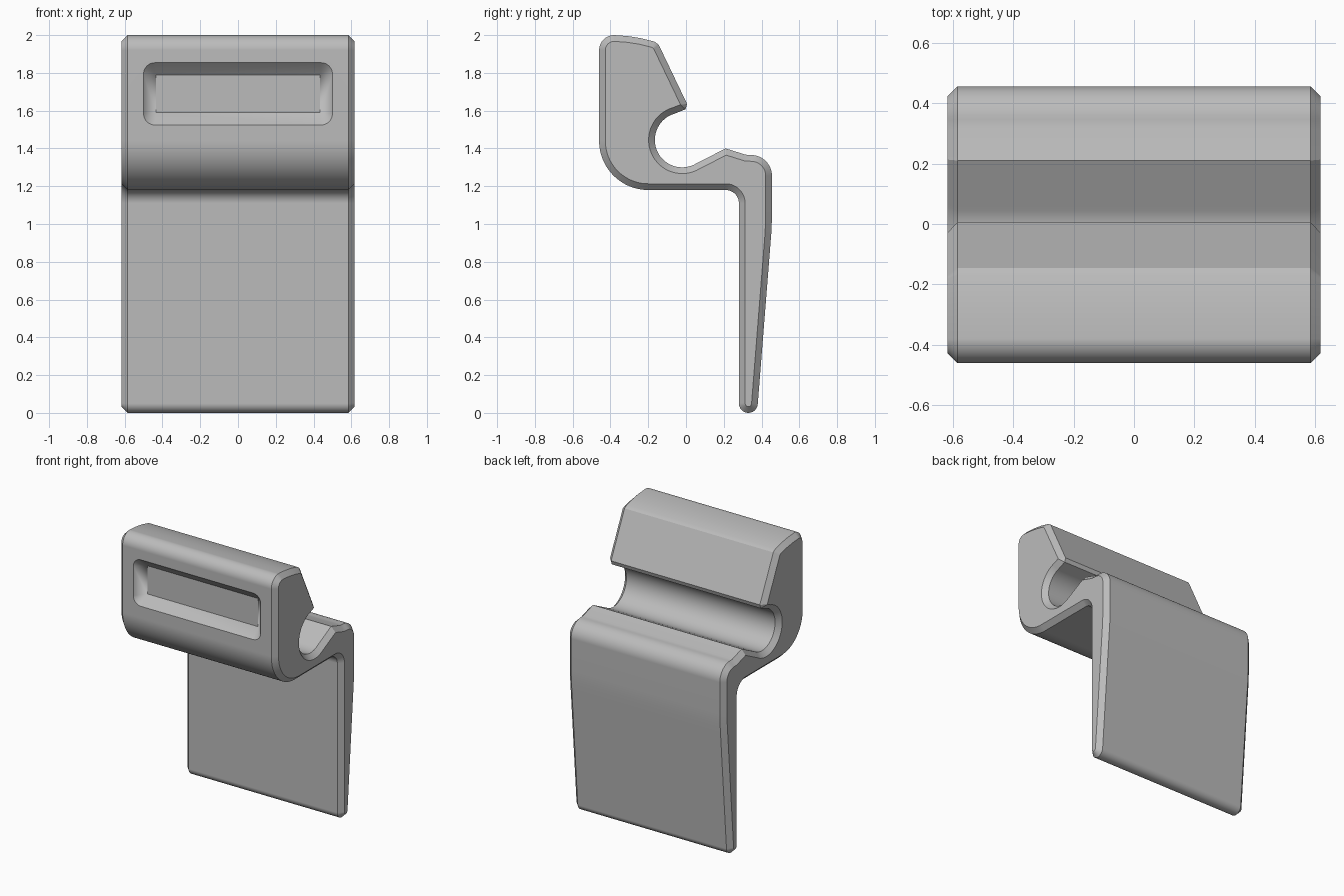
import bpy, bmesh, math
from mathutils import Vector

if "Cube" in bpy.data.objects:
    bpy.data.objects.remove(bpy.data.objects["Cube"])

HALF, CH = 0.617, 0.033      # half width, edge chamfer


def arc(cy, cz, r, a0, a1, n):
    """Points on an arc in the y-z plane, angles in degrees."""
    angles = [math.radians(a0 + (a1 - a0) * i / n) for i in range(n + 1)]
    return [(cy + r * math.cos(a), cz + r * math.sin(a)) for a in angles]


def inset(pts, d):
    """Shrink a counter-clockwise outline with mitred corners."""
    pts = [Vector(p) for p in pts]
    out = []
    for i, p in enumerate(pts):
        a = (p - pts[i - 1]).normalized()
        b = (pts[(i + 1) % len(pts)] - p).normalized()
        na, nb = Vector((-a.y, a.x)), Vector((-b.y, b.x))
        out.append(p + (na + nb) * d / (1 + na.dot(nb)))
    return out


def make_object(name, bm):
    bmesh.ops.recalc_face_normals(bm, faces=bm.faces[:])
    me = bpy.data.meshes.new(name)
    bm.to_mesh(me)
    bm.free()
    ob = bpy.data.objects.new(name, me)
    bpy.context.collection.objects.link(ob)
    return ob


# Side outline: leg, shoulder, ridge, round channel, head, underside
outline = arc(0.33, 0.05, 0.05, 180, 355, 12)
outline += [(0.446, 0.88), (0.4515, 0.95), (0.455, 1.03)]
outline += arc(0.345, 1.255, 0.11, 0, 90, 12)
outline += [(0.315, 1.367), (0.21, 1.40)]
outline += arc(-0.02, 1.445, 0.145, -58, -255, 32)
outline += [(-0.003, 1.607), (0.006, 1.635)]
outline += [(-0.145, 1.95), (-0.168, 1.966), (-0.24, 1.984), (-0.31, 1.995)]
outline += arc(-0.38, 1.92, 0.08, 90, 180, 10)
outline += arc(-0.2, 1.44, 0.26, 180, 270, 20)
outline += arc(0.21, 1.11, 0.07, 90, 0, 10)

# Body: outline swept across the width with chamfered ends
bm = bmesh.new()
small = inset(outline, CH)
rings = [[bm.verts.new((x, p[0], p[1])) for p in pts] for x, pts in (
    (-HALF, small), (-HALF + CH, outline), (HALF - CH, outline), (HALF, small))]
n = len(outline)
for r0, r1 in zip(rings, rings[1:]):
    for i in range(n):
        j = (i + 1) % n
        bm.faces.new((r0[i], r0[j], r1[j], r1[i]))
bm.faces.new(rings[0])
bm.faces.new(rings[-1])
body = make_object("hook_clip_body", bm)

# Pocket cutter: sloped walls from a square floor to a rounded rim
bm = bmesh.new()
floor, rim = [], []
FX, FZ, ZC, SLOPE, RAD, GROW = 0.435, 0.1, 1.689, 0.065, 0.06, 1.3
for k, (sx, sz) in enumerate(((1, 1), (-1, 1), (-1, -1), (1, -1))):
    f = Vector((sx * FX, -0.46 + SLOPE, ZC + sz * FZ))
    floor.append(bm.verts.new(f))
    cx, cz = sx * (FX + SLOPE - RAD), ZC + sz * (FZ + SLOPE - RAD)
    corner = []
    for px, pz in arc(cx, cz, RAD, 90 * k, 90 * k + 90, 8):
        corner.append(bm.verts.new(f + (Vector((px, -0.46, pz)) - f) * GROW))
    rim.append(corner)
for k in range(4):
    m = (k + 1) % 4
    for a, b in zip(rim[k], rim[k][1:]):
        bm.faces.new((floor[k], a, b))
    bm.faces.new((floor[k], rim[k][-1], rim[m][0], floor[m]))
bm.faces.new(floor)
bm.faces.new([v for c in rim for v in c])
cutter = make_object("pocket_cutter", bm)
cutter.hide_render = True

# Cut the front pocket
cut = body.modifiers.new("pocket", 'BOOLEAN')
cut.operation = 'DIFFERENCE'
cut.solver = 'EXACT'
cut.object = cutter
bpy.context.view_layer.objects.active = body
body.select_set(True)
cutter.select_set(False)
bpy.ops.object.modifier_apply(modifier=cut.name)
bpy.data.objects.remove(cutter)

# Plain grey finish with smooth curves and crisp edges
grey = bpy.data.materials.new("grey")
grey.diffuse_color = (0.5, 0.5, 0.5, 1)
grey.use_nodes = True
grey.node_tree.nodes["Principled BSDF"].inputs["Base Color"].default_value = grey.diffuse_color
body.data.materials.clear()
body.data.materials.append(grey)
bpy.ops.object.shade_smooth_by_angle(angle=math.radians(25))
weighted = body.modifiers.new("flat_normals", 'WEIGHTED_NORMAL')
weighted.keep_sharp = True
